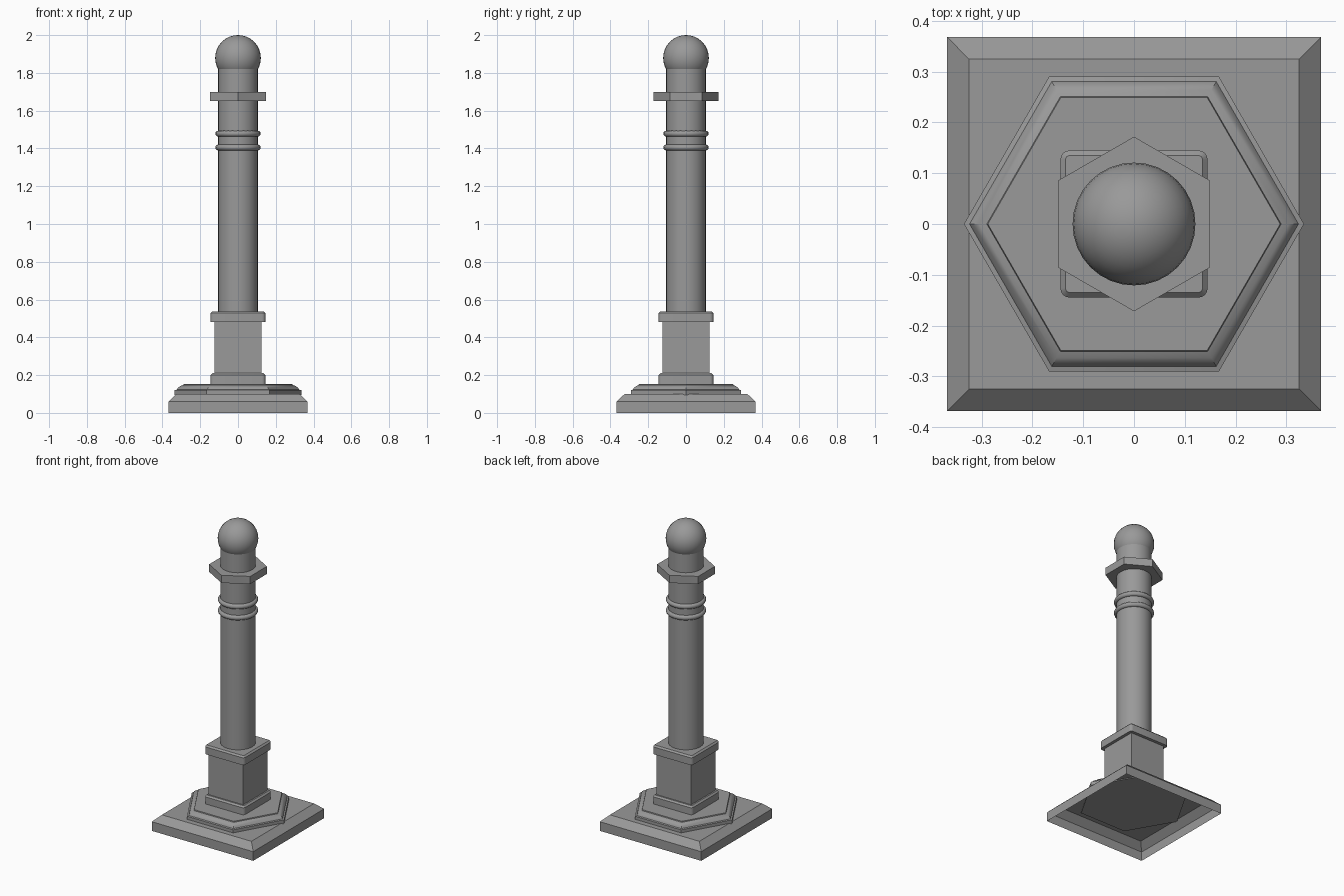
import bpy, bmesh
from math import pi, sin, cos, radians

old = bpy.data.objects.get("Cube")
if old:
    bpy.data.objects.remove(old, do_unlink=True)

# Single painted metal colour
metal = bpy.data.materials.new("grey metal")
metal.use_nodes = True
GREY = (0.32, 0.32, 0.32, 1)
metal.diffuse_color = GREY
metal.node_tree.nodes["Principled BSDF"].inputs["Base Color"].default_value = GREY


def stack(name, profile, sides, turn=0.0, bottom=True, top=True, smooth=None, loop=False):
    """Stack regular polygon rings (radius, height) into one part."""
    bm = bmesh.new()
    rings = [[bm.verts.new((r * cos(turn + 2 * pi * i / sides),
                            r * sin(turn + 2 * pi * i / sides), z))
              for i in range(sides)] for r, z in profile]
    pairs = list(zip(rings, rings[1:]))
    if loop:
        pairs.append((rings[-1], rings[0]))
    for low, high in pairs:
        for i in range(sides):
            j = (i + 1) % sides
            bm.faces.new((low[i], low[j], high[j], high[i]))
    if bottom and not loop:
        bm.faces.new(rings[0][::-1])
    if top and not loop:
        bm.faces.new(rings[-1])
    return finish(name, bm, smooth)


def finish(name, bm, smooth=None):
    mesh = bpy.data.meshes.new(name)
    bm.to_mesh(mesh)
    bm.free()
    mesh.materials.append(metal)
    ob = bpy.data.objects.new(name, mesh)
    bpy.context.collection.objects.link(ob)
    if smooth:
        bpy.ops.object.select_all(action="DESELECT")
        ob.select_set(True)
        bpy.context.view_layer.objects.active = ob
        bpy.ops.object.shade_smooth_by_angle(angle=radians(smooth))
    return ob


def block(name, half, z0, z1, corner=0.0, chamfer=0.0):
    """Square block with rounded upright corners and a chamfered top."""
    bm = bmesh.new()
    bmesh.ops.create_cube(bm, size=1)
    for v in bm.verts:
        v.co.x *= 2 * half
        v.co.y *= 2 * half
        v.co.z = z1 if v.co.z > 0 else z0
    if corner:
        upright = [e for e in bm.edges if abs(e.verts[0].co.z - e.verts[1].co.z) > 0.01]
        bmesh.ops.bevel(bm, geom=upright, offset=corner, segments=4,
                        profile=0.5, affect="EDGES")
    if chamfer:
        rim = [e for e in bm.edges if all(v.co.z > z1 - 0.001 for v in e.verts)]
        bmesh.ops.bevel(bm, geom=rim, offset=chamfer, segments=1, affect="EDGES")
    return finish(name, bm, 30)


# Square plinth, open underneath
D = 2 ** 0.5
stack("square_plinth", [(0.368 * D, 0), (0.368 * D, 0.06), (0.325 * D, 0.1)],
      4, pi / 4, bottom=False)

# Stepped hexagonal base with a curved shoulder
stack("hexagonal_base",
      [(0.335, 0.095), (0.335, 0.12), (0.324, 0.123), (0.318, 0.133),
       (0.305, 0.142), (0.29, 0.148), (0.288, 0.154)], 6, smooth=35)

# Square pedestal and its two collars
block("lower_collar", 0.145, 0.154, 0.21, 0.018, 0.01)
block("pedestal", 0.125, 0.2, 0.49)
block("upper_collar", 0.145, 0.48, 0.538, 0.018, 0.01)

# Round column
stack("column", [(0.105, 0.53), (0.105, 1.85)], 32, smooth=40)

# Two rounded bands
for label, z in (("lower_band", 1.405), ("upper_band", 1.478)):
    ring = [(0.104 + 0.016 * cos(a), z + 0.016 * sin(a))
            for a in (2 * pi * k / 12 for k in range(12))]
    stack(label, ring, 24, smooth=60, loop=True)

# Hexagonal nut collar
stack("hexagonal_collar", [(0.172, 1.65), (0.172, 1.7)], 6, pi / 2)

# Ball finial
bm = bmesh.new()
bmesh.ops.create_uvsphere(bm, u_segments=32, v_segments=16, radius=0.121)
bmesh.ops.translate(bm, verts=bm.verts, vec=(0, 0, 1.879))
finish("ball_finial", bm, 60)
